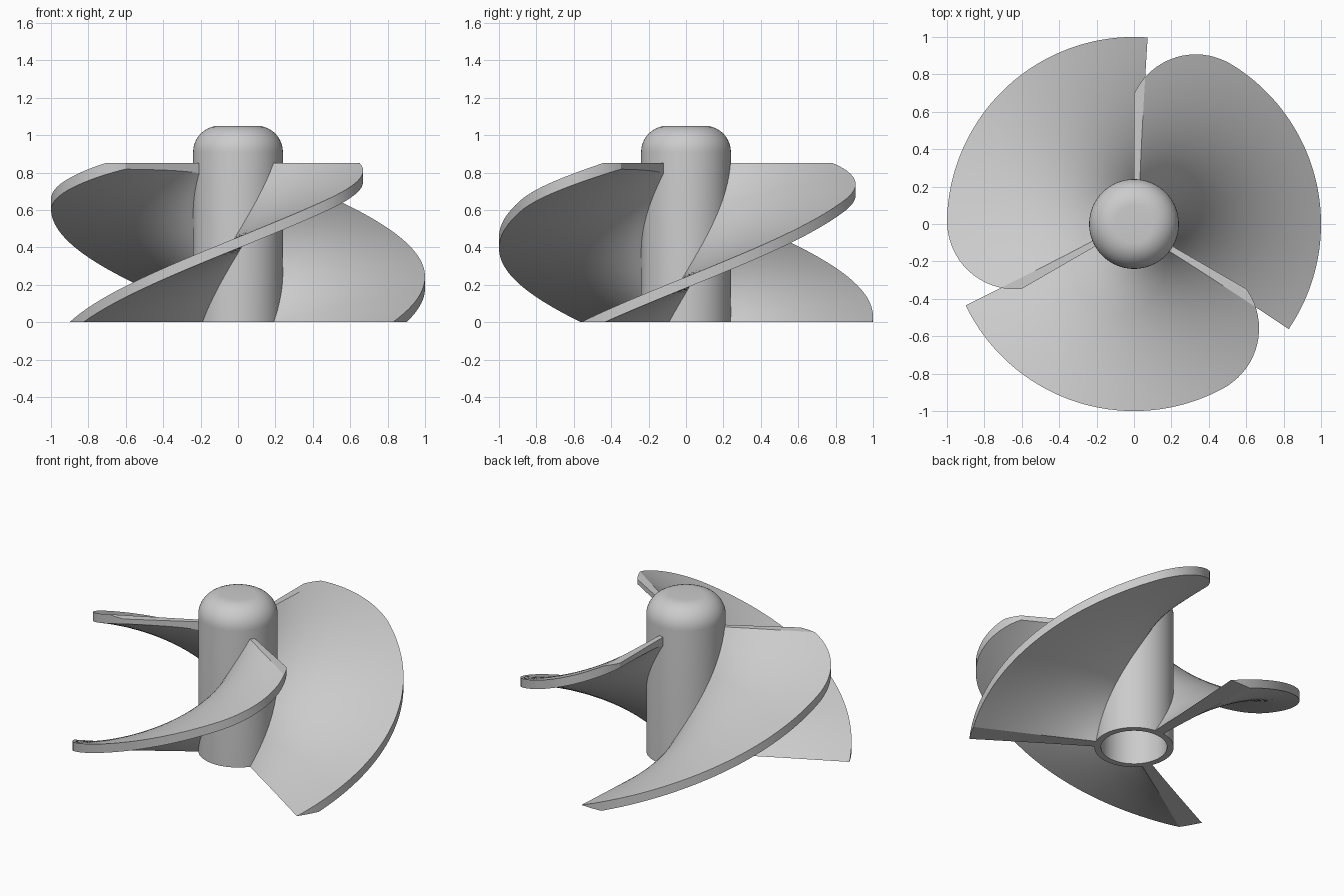
import bpy
import bmesh
from math import sin, cos, pi, radians, sqrt, hypot, atan2

cube = bpy.data.objects.get("Cube")
if cube:
    bpy.data.objects.remove(cube)

HUB_R, BORE_R, HUB_H = 0.24, 0.20, 1.05
BLADE_H, SWEEP, THICK = 0.85, radians(120), 0.055
RISE = BLADE_H / SWEEP            # helix rise per radian
TIP = (0.33, 0.545, 0.362)        # circle rounding the blade tip: x, y, radius

metal = bpy.data.materials.new("Grey metal")
metal.use_nodes = True
GREY = (0.6, 0.6, 0.6, 1)
metal.diffuse_color = GREY
metal.node_tree.nodes["Principled BSDF"].inputs["Base Color"].default_value = GREY


def finish(name, bm, angle):
    """Turn a bmesh into a shaded object."""
    bmesh.ops.remove_doubles(bm, verts=bm.verts, dist=1e-5)
    bmesh.ops.recalc_face_normals(bm, faces=bm.faces)
    mesh = bpy.data.meshes.new(name)
    bm.to_mesh(mesh)
    bm.free()
    mesh.materials.append(metal)
    obj = bpy.data.objects.new(name, mesh)
    bpy.context.collection.objects.link(obj)
    bpy.ops.object.select_all(action='DESELECT')
    obj.select_set(True)
    bpy.context.view_layer.objects.active = obj
    bpy.ops.object.shade_smooth_by_angle(angle=radians(angle))
    return obj


def dome(radius, top, fillet, steps=10):
    """Profile of a rounded cylinder end, from the wall to the axis."""
    arc = [(radius - fillet + fillet * cos(t * pi / 2 / steps),
            top - fillet + fillet * sin(t * pi / 2 / steps)) for t in range(steps + 1)]
    return arc + [(0, top)]


# Hollow hub with a rounded top, spun from its wall profile
profile = dome(BORE_R, HUB_H - 0.04, 0.10)[::-1] + [(BORE_R, 0), (HUB_R, 0)]
profile += dome(HUB_R, HUB_H, 0.14)
bm = bmesh.new()
verts = [bm.verts.new((r, 0, z)) for r, z in profile]
edges = [bm.edges.new(pair) for pair in zip(verts, verts[1:])]
bmesh.ops.spin(bm, geom=verts + edges, cent=(0, 0, 0), axis=(0, 0, 1),
               angle=2 * pi, steps=64, use_merge=True)
finish("hub", bm, 40)


def outer_radius(a):
    """Plan outline of the blade: a unit circle rounded off at the leading tip."""
    cx, cy, rad = TIP
    if a < radians(90):
        return 1.0
    d = a - radians(30) - atan2(cy, cx)
    dist = hypot(cx, cy)
    return min(1.0, dist * cos(d) + sqrt(max(0, rad ** 2 - (dist * sin(d)) ** 2)))


def lerp(a, b, t):
    return a + (b - a) * t


def blade_point(section, t, row):
    """Angle, radius, lower z and upper z at one grid position of a blade."""
    r = lerp(0.22, 1.0, row)
    for _ in range(30):
        half = THICK / 2 * sqrt(1 + (RISE / r) ** 2)
        d = half / RISE
        breaks = [-d, d, SWEEP - d, SWEEP]
        a = lerp(breaks[section], breaks[section + 1], t)
        r = lerp(r, lerp(0.22, outer_radius(a), row), 0.6)
    low = max(0, RISE * a - half)
    high = max(0, min(BLADE_H, RISE * a + half))
    return a, r, low, high


# Helical blade, flat-cut at its bottom and top edges
def make_blade(name, turn):
    bm = bmesh.new()
    rows = 14
    stations = [(s, i / n) for s, n in enumerate((4, 56, 6)) for i in range(n)] + [(2, 1)]
    lower, upper = [], []
    for section, t in stations:
        points = [blade_point(section, t, k / rows) for k in range(rows + 1)]
        for grid, z in ((lower, 2), (upper, 3)):
            grid.append([bm.verts.new((p[1] * cos(p[0] + turn), p[1] * sin(p[0] + turn), p[z]))
                         for p in points])

    def strip(a, b):
        for i in range(len(a) - 1):
            bm.faces.new((a[i], a[i + 1], b[i + 1], b[i]))

    for grid in (lower, upper):
        for a, b in zip(grid, grid[1:]):
            strip(a, b)
    for k in (0, rows):            # root and rim walls
        strip([c[k] for c in lower], [c[k] for c in upper])
    for end in (0, -1):            # trailing and leading walls
        strip(lower[end], upper[end])
    finish(name, bm, 20)


for n in range(3):
    make_blade(f"blade_{n + 1}", radians(-30 + 120 * n))
